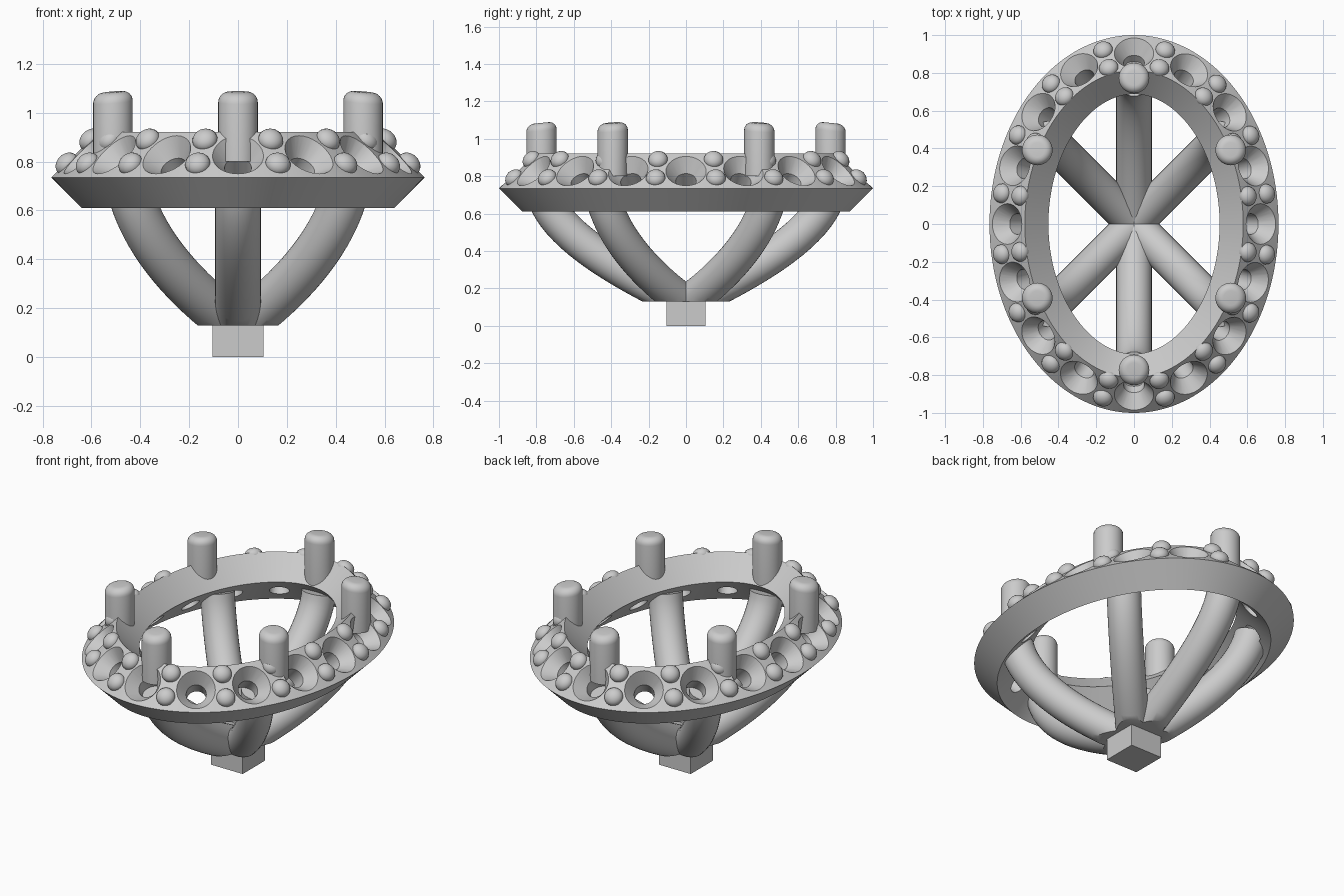
import bpy, bmesh, math
from mathutils import Vector, Matrix
from mathutils.geometry import interpolate_bezier

if "Cube" in bpy.data.objects:
    bpy.data.objects.remove(bpy.data.objects["Cube"])

RX, RY = 0.765, 1.0


def finish(bm, name, angle=35):
    bmesh.ops.recalc_face_normals(bm, faces=bm.faces[:])
    me = bpy.data.meshes.new(name)
    bm.to_mesh(me)
    bm.free()
    ob = bpy.data.objects.new(name, me)
    bpy.context.scene.collection.objects.link(ob)
    smooth(ob, angle)
    return ob


def smooth(ob, angle=35):
    bpy.ops.object.select_all(action='DESELECT')
    ob.select_set(True)
    bpy.context.view_layer.objects.active = ob
    bpy.ops.object.shade_smooth_by_angle(angle=math.radians(angle))


def skin(bm, rings, closed=False):
    """Bridge successive rings of points; cap the ends unless closed."""
    vs = [[bm.verts.new(p) for p in r] for r in rings]
    n = len(vs[0])
    for i in range(len(vs) if closed else len(vs) - 1):
        a, b = vs[i], vs[(i + 1) % len(vs)]
        for j in range(n):
            k = (j + 1) % n
            bm.faces.new((a[j], a[k], b[k], b[j]))
    if not closed:
        bm.faces.new(vs[0])
        bm.faces.new(vs[-1])


def on_oval(t, d, z):
    """Point d inside the outer oval at parameter t, plus outward normal."""
    n = Vector((math.sin(t) / RX, math.cos(t) / RY, 0)).normalized()
    return Vector((RX * math.sin(t), RY * math.cos(t), z)) - n * d, n


def even_params(count, d):
    """Parameters spaced evenly by length around the oval."""
    steps = 2880
    ts = [2 * math.pi * i / steps for i in range(steps + 1)]
    acc = [0]
    for a, b in zip(ts, ts[1:]):
        acc.append(acc[-1] + (on_oval(b, d, 0)[0] - on_oval(a, d, 0)[0]).length)
    out, i = [], 0
    for k in range(count):
        while acc[i] < acc[-1] * k / count - 1e-9:
            i += 1
        out.append(ts[i])
    return out


# Oval halo: a tilted rectangular section swept round the oval
SECTION = [(0, 0.735), (0.187, 0.922), (0.312, 0.797), (0.125, 0.61)]
bm = bmesh.new()
N = 160
skin(bm, [[on_oval(2 * math.pi * i / N, d, z)[0] for d, z in SECTION]
          for i in range(N)], closed=True)
halo = finish(bm, "halo_ring")

# Conical seats with through holes, and pairs of beads between them
params = even_params(32, 0.093)
cut, beads = bmesh.new(), bmesh.new()
for i, t in enumerate(params):
    up = (on_oval(t, 0, 0)[1] + Vector((0, 0, 1))).normalized()
    rot = up.to_track_quat('Z', 'Y').to_matrix().to_4x4()
    if i % 2 == 0:
        m = Matrix.Translation(on_oval(t, 0.093, 0.828)[0]) @ rot
        skin(cut, [[m @ Vector((r * math.cos(a), r * math.sin(a), h))
                    for a in (2 * math.pi * k / 32 for k in range(32))]
                   for r, h in ((0.125, 0.02), (0.055, -0.075), (0.055, -0.26))])
    else:
        for d in (0.055, 0.153):
            m = Matrix.Translation(on_oval(t, d, 0.735 + d)[0]) @ rot
            bmesh.ops.create_uvsphere(beads, u_segments=20, v_segments=12, radius=0.052,
                                      matrix=m @ Matrix.Diagonal((1, 1, 0.8, 1)))
finish(beads, "halo_beads", 60)
cutter = finish(cut, "seat_cutter")
cutter.hide_render = True
mod = halo.modifiers.new("seats", 'BOOLEAN')
mod.operation, mod.solver, mod.object = 'DIFFERENCE', 'EXACT', cutter
bpy.context.view_layer.objects.active = halo
bpy.ops.object.modifier_apply(modifier=mod.name)
bpy.data.objects.remove(cutter)
smooth(halo, 30)


# Curved legs from the base to the halo, trimmed flat underneath
def leg(name, heading, ctrl, r=0.094):
    pts = interpolate_bezier(*[Vector((x, 0, z)) for x, z in ctrl], 20)
    rings = []
    for i, p in enumerate(pts):
        tan = (pts[min(i + 1, 19)] - pts[max(i - 1, 0)]).normalized()
        nor = Vector((-tan.z, 0, tan.x))
        rings.append([p + nor * r * math.cos(a) + Vector((0, r * math.sin(a), 0))
                      for a in (2 * math.pi * k / 32 for k in range(32))])
    bm = bmesh.new()
    skin(bm, rings)
    bmesh.ops.rotate(bm, verts=bm.verts[:], matrix=Matrix.Rotation(heading, 3, 'Z'))
    geom = bm.verts[:] + bm.edges[:] + bm.faces[:]
    res = bmesh.ops.bisect_plane(bm, geom=geom, plane_co=(0, 0, 0.13),
                                 plane_no=(0, 0, 1), clear_inner=True)
    bmesh.ops.holes_fill(bm, edges=[e for e in bm.edges if e.is_boundary], sides=0)
    finish(bm, name)


LONG = [(0, 0.12), (0.35, 0.285), (0.73, 0.50), (0.768, 0.735)]
DIAG = [(0, 0.12), (0.28, 0.26), (0.585, 0.48), (0.64, 0.735)]
for deg in (45, 90, 135, 225, 270, 315):
    leg(f"leg_{deg}", math.radians(deg), LONG if deg in (90, 270) else DIAG)


# Upright prongs with rounded, slightly outward-sloping tops
def prong(name, x, y, r=0.081, z0=0.80, z1=1.085):
    bm = bmesh.new()
    bmesh.ops.create_cone(bm, cap_ends=True, segments=32, radius1=r, radius2=r, depth=z1 - z0)
    top = [e for e in bm.edges if all(v.co.z > 0 for v in e.verts)]
    bmesh.ops.bevel(bm, geom=top, offset=0.042, segments=6, profile=0.5, affect='EDGES')
    out = Vector((x, y, 0)).normalized()
    for v in bm.verts:
        if v.co.z > 0:
            v.co.z -= 0.1 * v.co.dot(out)
        v.co += Vector((x, y, (z0 + z1) / 2))
    finish(bm, name, 40)


for i, (x, y) in enumerate([(0, 0.773), (0, -0.773)] +
                           [(sx * 0.512, sy * 0.392) for sx in (1, -1) for sy in (1, -1)]):
    prong(f"prong_{i + 1}", x, y)

# Square base block
bm = bmesh.new()
bmesh.ops.create_cube(bm, size=1, matrix=Matrix.Translation((0, 0, 0.07)) @
                      Matrix.Diagonal((0.21, 0.21, 0.14, 1)))
finish(bm, "base_block")
